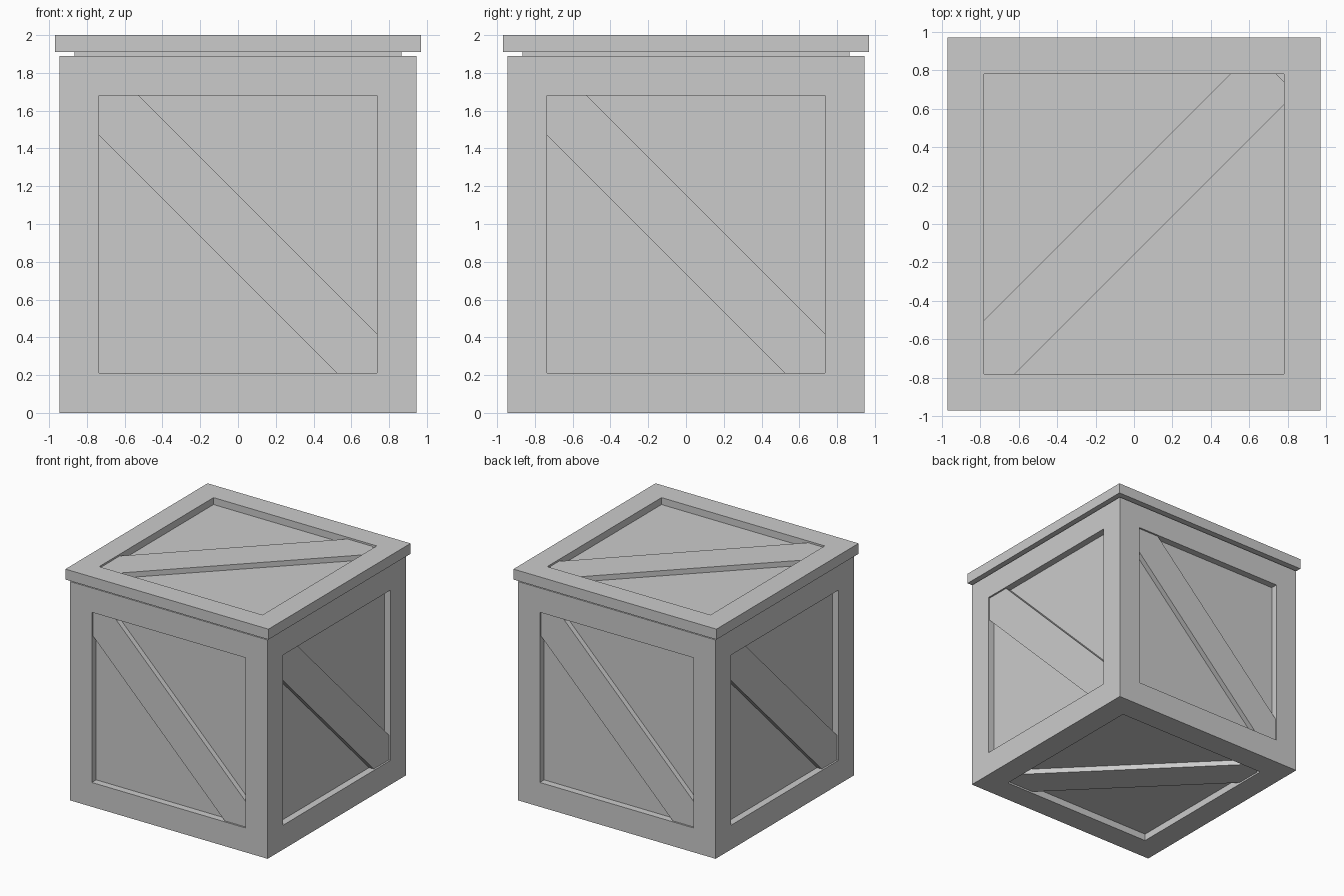
import bpy, bmesh
from math import radians
from mathutils import Matrix, Vector

if "Cube" in bpy.data.objects:
    bpy.data.objects.remove(bpy.data.objects["Cube"])

RECESS = 0.06   # panel depth below the frame
LIP = 0.015     # brace depth below the frame


def finish(bm, name):
    bmesh.ops.recalc_face_normals(bm, faces=bm.faces[:])
    me = bpy.data.meshes.new(name)
    bm.to_mesh(me)
    bm.free()
    ob = bpy.data.objects.new(name, me)
    bpy.context.collection.objects.link(ob)
    return ob


def box(name, half, z0, z1, border=0, wanted=lambda n: False):
    """Square box; faces whose normal is wanted get a recessed panel."""
    bm = bmesh.new()
    bmesh.ops.create_cube(bm, size=1)
    for v in bm.verts:
        v.co = Vector((v.co.x * 2 * half, v.co.y * 2 * half,
                       z0 + (v.co.z + 0.5) * (z1 - z0)))
    bm.normal_update()
    faces = [f for f in bm.faces if wanted(f.normal)]
    if faces:
        bmesh.ops.inset_individual(bm, faces=faces, thickness=border,
                                   use_even_offset=True)
        for f in faces:
            n = f.normal.copy()
            new = bmesh.ops.extrude_discrete_faces(bm, faces=[f])["faces"]
            bmesh.ops.translate(bm, verts=new[0].verts[:], vec=-n * RECESS)
    return finish(bm, name)


def brace(name, outline, top, matrix):
    """Flat plank from a 2D outline, its outer face at local height top."""
    bm = bmesh.new()
    low = [bm.verts.new((u, v, top - RECESS + LIP)) for u, v in outline]
    high = [bm.verts.new((u, v, top)) for u, v in outline]
    bm.faces.new(low[::-1])
    bm.faces.new(high)
    for i in range(len(outline)):
        j = (i + 1) % len(outline)
        bm.faces.new((low[i], low[j], high[j], high[i]))
    bm.transform(matrix)
    return finish(bm, name)


# Crate body, narrow neck and lid
box("crate_body", 0.945, 0, 1.89, 0.21, lambda n: n.z < 0.5)
box("lid_neck", 0.865, 1.89, 1.91)
box("crate_lid", 0.97, 1.91, 2.0, 0.19, lambda n: n.z > 0.5)

# Diagonal braces on the four sides
w, c = 0.735, 0.525
side = [(-w, c), (c, -w), (w, -w), (w, -c), (-c, w), (-w, w)]
for k, label in enumerate(("front", "right", "back", "left")):
    m = (Matrix.Rotation(radians(90 * k), 4, 'Z')
         @ Matrix.Translation((0, 0, 0.945))
         @ Matrix.Rotation(radians(90), 4, 'X'))
    brace(label + "_brace", side, 0.945 - LIP, m)

# Lid brace, slightly off centre, and its turned copy on the underside
lid = [(-.78, -.78), (-.62, -.78), (.78, .62), (.78, .74),
       (.74, .78), (.5, .78), (-.78, -.5)]
brace("lid_brace", lid, 2.0 - LIP, Matrix.Identity(4))
s = w / 0.78
brace("bottom_brace", [(u * s, v * s) for u, v in lid], RECESS,
      Matrix.Rotation(radians(90), 4, 'Z'))
